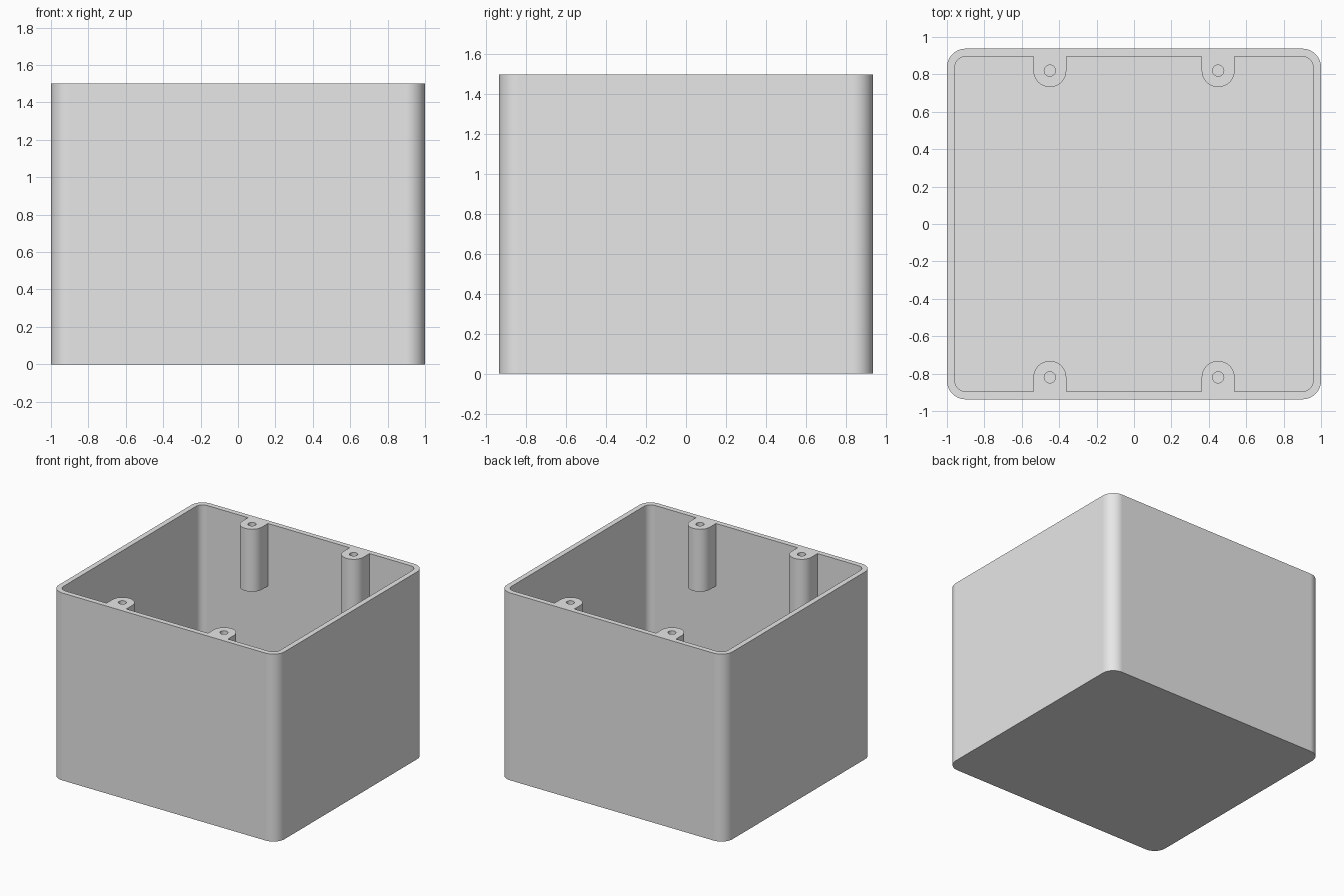
import bpy
import bmesh
from math import cos, sin, pi, radians

cube = bpy.data.objects.get("Cube")
if cube:
    bpy.data.objects.remove(cube, do_unlink=True)

HALF_X, HALF_Y, HEIGHT = 1.0, 0.9375, 1.5
WALL, FLOOR, CORNER = 0.042, 0.05, 0.1
POST_X, POST_Y, POST_R, POST_BOTTOM = 0.45, 0.82, 0.088, 1.0
HOLE_R = 0.03

grey = bpy.data.materials.new("light grey plastic")
grey.use_nodes = True
grey.diffuse_color = (0.8, 0.8, 0.8, 1)
grey.node_tree.nodes["Principled BSDF"].inputs["Base Color"].default_value = (0.8, 0.8, 0.8, 1)


def arc(cx, cy, r, start, end, steps):
    return [(cx + r * cos(start + (end - start) * i / steps),
             cy + r * sin(start + (end - start) * i / steps)) for i in range(steps + 1)]


def rounded_rectangle(hx, hy, r):
    points = []
    for i, (sx, sy) in enumerate([(1, 1), (-1, 1), (-1, -1), (1, -1)]):
        points += arc(sx * (hx - r), sy * (hy - r), r, i * pi / 2, (i + 1) * pi / 2, 10)
    return points


def prism(name, profile, z0, z1):
    """Extrude a counter-clockwise outline from z0 to z1."""
    bm = bmesh.new()
    base = bm.faces.new([bm.verts.new((x, y, z0)) for x, y in profile])
    top = bmesh.ops.extrude_face_region(bm, geom=[base], use_keep_orig=True)["geom"]
    bmesh.ops.translate(bm, vec=(0, 0, z1 - z0),
                        verts=[v for v in top if isinstance(v, bmesh.types.BMVert)])
    bmesh.ops.recalc_face_normals(bm, faces=bm.faces[:])
    mesh = bpy.data.meshes.new(name)
    bm.to_mesh(mesh)
    bm.free()
    mesh.materials.append(grey)
    obj = bpy.data.objects.new(name, mesh)
    bpy.context.collection.objects.link(obj)
    return obj


def activate(obj):
    bpy.ops.object.select_all(action='DESELECT')
    obj.select_set(True)
    bpy.context.view_layer.objects.active = obj


def cut(target, cutter):
    """Subtract the cutter from the target and discard it."""
    cutter.hide_render = True
    activate(target)
    mod = target.modifiers.new("cut", 'BOOLEAN')
    mod.operation, mod.solver, mod.object = 'DIFFERENCE', 'EXACT', cutter
    bpy.ops.object.modifier_apply(modifier=mod.name)
    bpy.data.objects.remove(cutter, do_unlink=True)


# Solid outer body and the cavity that hollows it
box = prism("open_box", rounded_rectangle(HALF_X, HALF_Y, CORNER), 0, HEIGHT)
cavity = prism("cavity_cutter",
               rounded_rectangle(HALF_X - WALL, HALF_Y - WALL, CORNER - WALL), FLOOR, HEIGHT + 0.1)

# Screw posts on the front and back walls are kept out of the cavity
places = [(sx * POST_X, sy) for sx in (-1, 1) for sy in (-1, 1)]
for x, side in places:
    start = pi if side > 0 else 0
    outline = arc(x, side * POST_Y, POST_R, start, start + pi, 24)
    outline += [(outline[-1][0], side * HALF_Y), (outline[0][0], side * HALF_Y)]
    cut(cavity, prism("post_cutter", outline, POST_BOTTOM, HEIGHT + 0.2))
cut(box, cavity)

# Screw holes through the posts
for x, side in places:
    ring = arc(x, side * POST_Y, HOLE_R, 0, 2 * pi, 24)[:-1]
    cut(box, prism("hole_cutter", ring, POST_BOTTOM - 0.1, HEIGHT + 0.1))

# Smooth rounded corners, crisp edges, flat walls
activate(box)
bpy.ops.object.shade_smooth_by_angle(angle=radians(30))
flat = box.modifiers.new("flat_walls", 'WEIGHTED_NORMAL')
flat.keep_sharp = True
